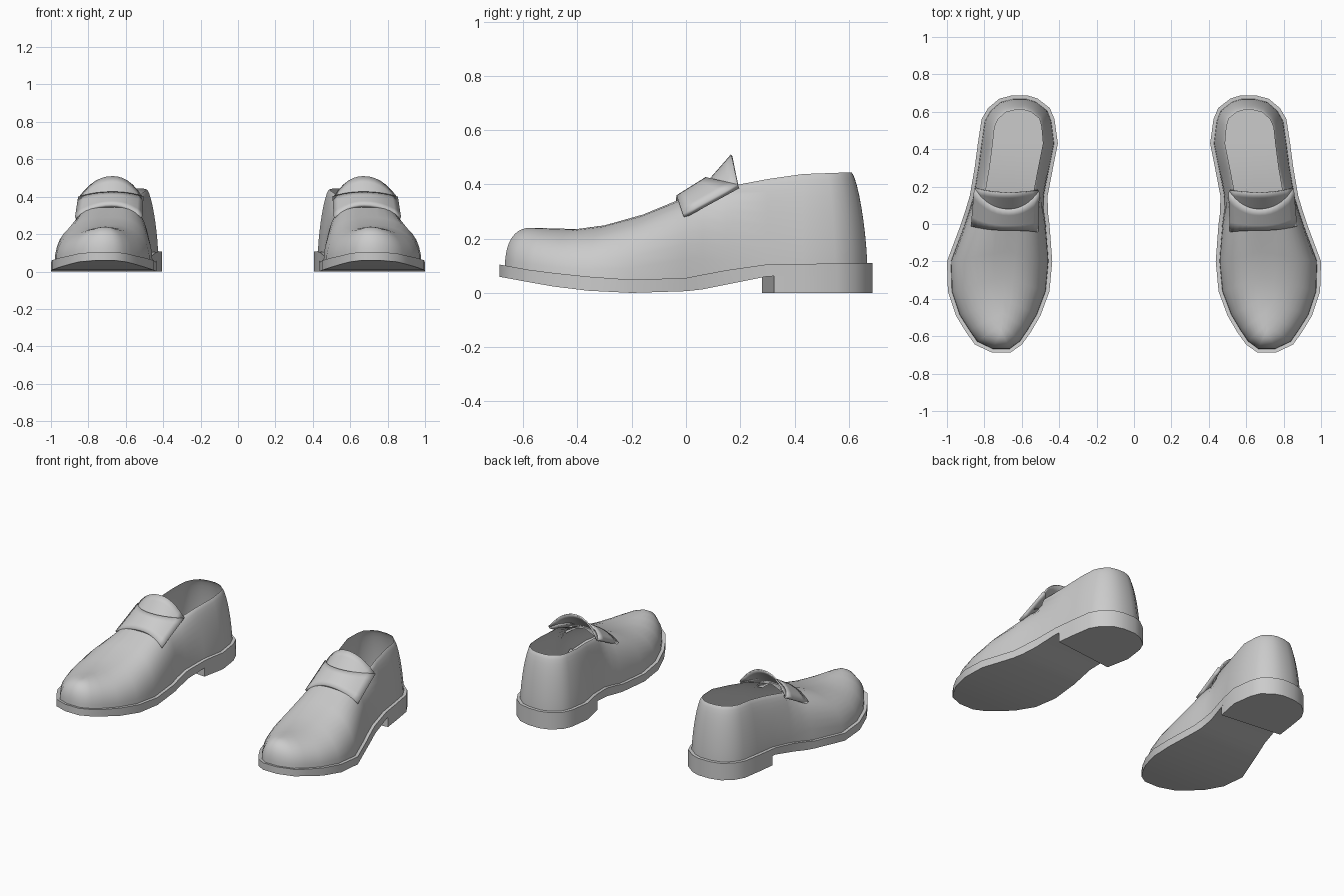
import bpy, bmesh, math

if "Cube" in bpy.data.objects:
    bpy.data.objects.remove(bpy.data.objects["Cube"])

# Outline stations of the right-hand shoe: y, inner x, outer x
ST = [(-.687, .66, .76), (-.645, .60, .85), (-.58, .553, .897), (-.49, .50, .952),
      (-.36, .452, .995), (-.2, .437, 1.0), (0, .452, .925), (.06, .46, .905),
      (.15, .462, .878), (.30, .433, .852), (.43, .407, .835), (.56, .425, .815),
      (.62, .45, .78), (.67, .515, .72), (.688, .57, .65)]


def curve(*pts):
    """Smooth-stepless piecewise linear function of y."""
    def f(y):
        if y <= pts[0][0]:
            return pts[0][1]
        for (a, za), (b, zb) in zip(pts, pts[1:]):
            if y <= b:
                return za + (zb - za) * (y - a) / (b - a)
        return pts[-1][1]
    return f


centre = curve((-.6, .71), (0, .675), (.2, .655), (.45, .62))
sole_low = curve((-.69, .06), (-.5, .025), (-.32, .003), (-.2, 0), (-.05, .001), (.08, .015), (.28, .06), (.4, .065))
sole_top = curve((-.69, .105), (-.55, .08), (-.36, .06), (-.15, .045), (0, .055), (.1, .075), (.27, .105), (.7, .11))
spine = curve((-.57, .24), (-.4, .235), (-.3, .248), (-.2, .27), (-.1, .31), (0, .355), (.08, .385))
collar = curve((.08, .375), (.19, .40), (.4, .437), (.62, .445))
power = curve((-.6, 2.4), (-.3, 2.3), (0, 2.8), (.15, 2.0), (.3, 1.5))


def build(name, bm, thickness=0):
    bmesh.ops.remove_doubles(bm, verts=bm.verts, dist=.0005)
    bmesh.ops.recalc_face_normals(bm, faces=bm.faces)
    me = bpy.data.meshes.new(name)
    bm.to_mesh(me)
    bm.free()
    ob = bpy.data.objects.new(name, me)
    bpy.context.collection.objects.link(ob)
    me.shade_smooth()
    me.set_sharp_from_angle(angle=math.radians(42))
    if thickness:
        s = ob.modifiers.new("thickness", 'SOLIDIFY')
        s.thickness = thickness
        s.offset = -1
    # The other shoe of the pair
    ob.modifiers.new("pair", 'MIRROR').use_mirror_merge = False
    return ob


def inset(x, y, d):
    """Move an outline point toward the inside of the shoe."""
    cx, cy = centre(y), max(-.45, min(.45, y))
    n = math.hypot(x - cx, y - cy)
    return x + (cx - x) * d / n, y + (cy - y) * d / n


def ring(inner, outer):
    return inner + outer[::-1]


def outline(stations):
    return ring([(x, y) for y, x, _ in stations], [(x, y) for y, _, x in stations])


def grid(bm, rows, closed):
    vs = [[bm.verts.new(p) for p in r] for r in rows]
    n = len(rows[0])
    for a, b in zip(vs, vs[1:]):
        for i in range(n if closed else n - 1):
            j = (i + 1) % n
            bm.faces.new((a[i], a[j], b[j], b[i]))
    return vs


def cap(bm, r):
    n = len(r)
    for i in range(n // 2 - 1):
        bm.faces.new((r[i], r[i + 1], r[n - 2 - i], r[n - 1 - i]))


def slab(name, pts, low, top):
    bm = bmesh.new()
    vs = grid(bm, [[(x, y, low(y)) for x, y in pts], [(x, y, top(y)) for x, y in pts]], True)
    cap(bm, vs[0])
    cap(bm, vs[1])
    return build(name, bm)


# Sole and heel
slab("sole", outline(ST), sole_low, sole_top)
back = ST[10:]
heel = ring([(.437, .28)] + [(x, y) for y, x, _ in back],
            [(.848, .325)] + [(x, y) for y, _, x in back])
slab("heel", heel, lambda y: 0, lambda y: .07)

# Upper: every outline point rises to the spine (front) or the collar (back)
LEVELS = 10
columns = []
for x, y in outline(ST):
    bx, by = inset(x, y, .02)
    bz = sole_top(y) - .015
    if y < .1:
        ty = -.57 + (y + .687) / .747 * .65
        tx, tz = centre(ty), spine(ty)
    else:
        tx, ty = inset(bx, by, .06)
        tz = collar(ty)
    e = 2 / power(y)
    col = []
    for k in range(LEVELS + 1):
        a = math.pi / 2 * k / LEVELS
        f = 1 - max(0, math.cos(a)) ** e
        g = math.sin(a) ** e
        col.append((bx + (tx - bx) * f, by + (ty - by) * f, bz + (tz - bz) * g))
    columns.append(col)
bm = bmesh.new()
grid(bm, list(zip(*columns)), True)
bmesh.ops.remove_doubles(bm, verts=bm.verts, dist=.0005)
build("upper", bm)

# Insole inside the opening
bm = bmesh.new()
pts = [inset(x, y, .03) for x, y in outline(ST[5:])]
cap(bm, [bm.verts.new((x, y, sole_top(y) + .02)) for x, y in pts])
build("insole", bm)


def arch(inner, peak, outer, p=2.0, n=12):
    """Arched row running from the inner end over a peak to the outer end."""
    row = []
    for i in range(n + 1):
        s = -1 + 2 * i / n
        w = abs(s) ** p
        end = inner if s < 0 else outer
        row.append((peak[0] + (end[0] - peak[0]) * abs(s),
                    peak[1] + (end[1] - peak[1]) * w,
                    peak[2] + (end[2] - peak[2]) * w))
    return row


def band(name, front, rear, p, thickness, steps=4):
    a, b = arch(*front, p), arch(*rear, p)
    rows = [[tuple(u + (v - u) * k / steps for u, v in zip(q, r)) for q, r in zip(a, b)]
            for k in range(steps + 1)]
    bm = bmesh.new()
    grid(bm, rows, False)
    return build(name, bm, thickness)


# Strap across the instep and the raised tongue behind it
band("strap", [(.512, -.043, .292), (.675, -.035, .36), (.872, -.012, .29)],
     [(.505, .17, .402), (.67, .072, .427), (.855, .19, .40)], 2.2, .02)
band("tongue", [(.54, .07, .345), (.67, .06, .39), (.83, .07, .345)],
     [(.51, .18, .40), (.67, .165, .51), (.85, .19, .40)], 2.2, .008)
